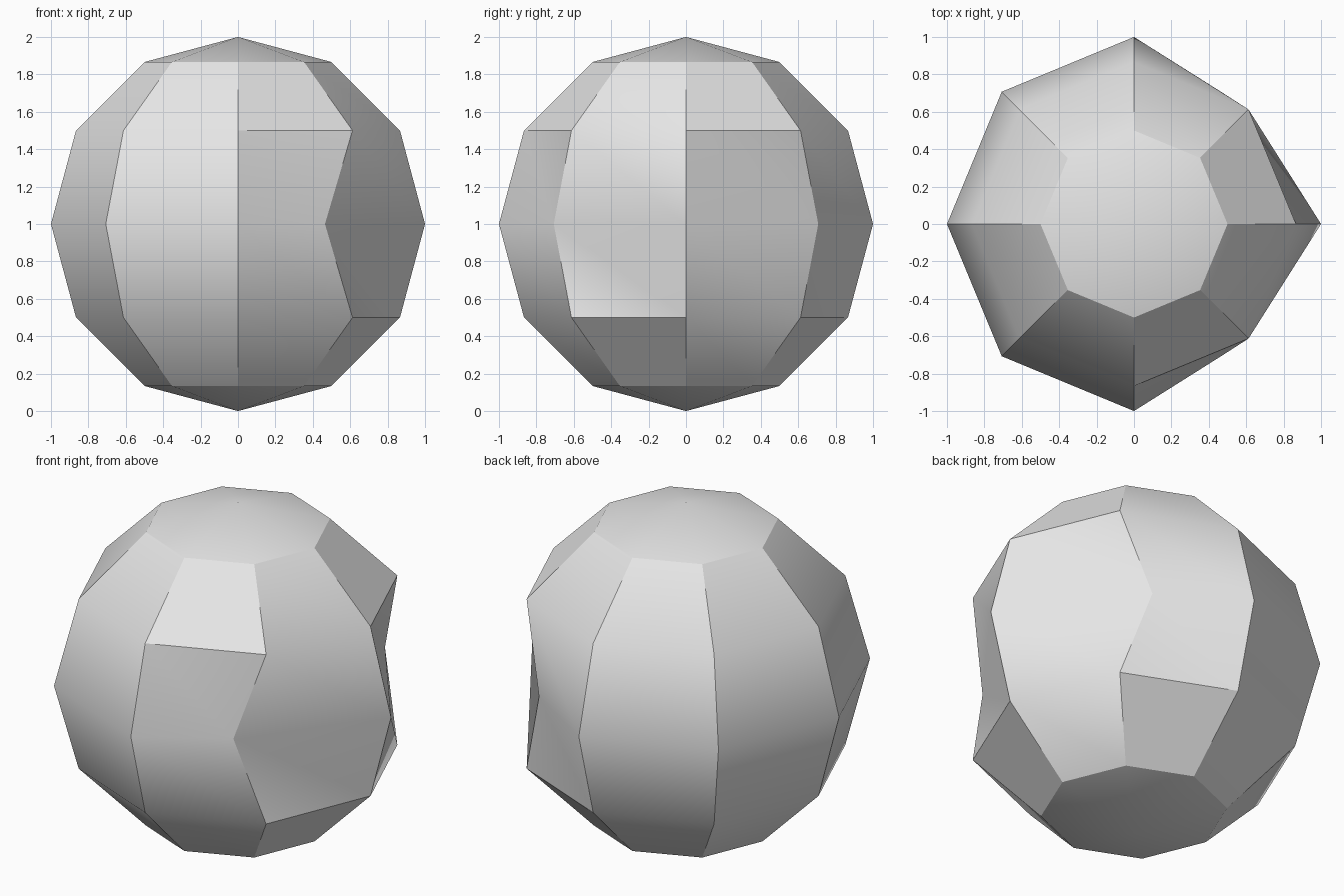
import bpy
import bmesh
from math import sin, cos, radians

default_cube = bpy.data.objects.get("Cube")
if default_cube:
    bpy.data.objects.remove(default_cube, do_unlink=True)

SIDES = 8
DENTED = (1, 7)      # equator corners pushed inwards
DENT_X = 0.465

# Plain grey surface
grey = bpy.data.materials.new("light_grey")
grey.use_nodes = True
colour = (0.8, 0.8, 0.8, 1)
grey.diffuse_color = colour
grey.node_tree.nodes["Principled BSDF"].inputs["Base Color"].default_value = colour

# Rings of the ball, from top to bottom
bm = bmesh.new()
top = bm.verts.new((0, 0, 2))
bottom = bm.verts.new((0, 0, 0))
rings = []
for latitude in (60, 30, 0, -30, -60):
    lat = radians(latitude)
    ring = []
    for i in range(SIDES):
        a = radians(360 * i / SIDES)
        x, y = cos(lat) * cos(a), cos(lat) * sin(a)
        if latitude == 0 and i in DENTED:
            x = DENT_X
        ring.append(bm.verts.new((x, y, 1 + sin(lat))))
    rings.append(ring)

# Caps and triangulated bands, all diagonals leaning the same way
for i in range(SIDES):
    j = (i + 1) % SIDES
    bm.faces.new((top, rings[0][i], rings[0][j]))
    bm.faces.new((bottom, rings[-1][j], rings[-1][i]))
    for upper, lower in zip(rings, rings[1:]):
        bm.faces.new((upper[i], lower[i], lower[j]))
        bm.faces.new((upper[i], lower[j], upper[j]))

mesh = bpy.data.meshes.new("dented_ball")
bm.to_mesh(mesh)
bm.free()
mesh.materials.append(grey)
ball = bpy.data.objects.new("dented_ball", mesh)
bpy.context.collection.objects.link(ball)

# Smooth shading that keeps the steeper edges sharp
bpy.ops.object.select_all(action="DESELECT")
ball.select_set(True)
bpy.context.view_layer.objects.active = ball
bpy.ops.object.shade_smooth_by_angle(angle=radians(30))
